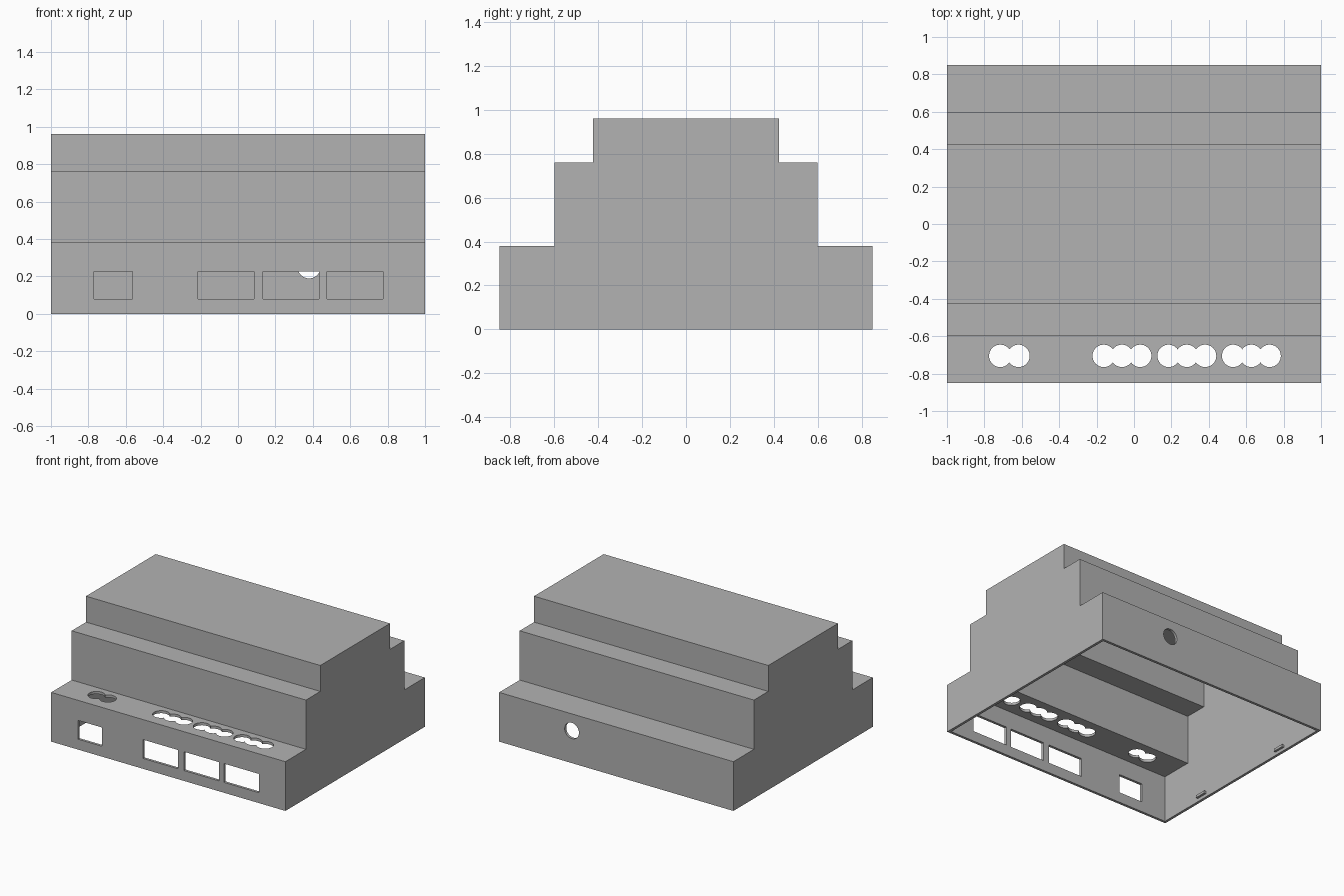
import bpy, bmesh, math
from mathutils import Matrix

if "Cube" in bpy.data.objects:
    bpy.data.objects.remove(bpy.data.objects["Cube"])

WALL = 0.02
STEPS = [(0.85, 0.38), (0.60, 0.76), (0.425, 0.96)]  # half depth, top height

grey = bpy.data.materials.new("light_grey_plastic")
grey.diffuse_color = (0.448, 0.448, 0.448, 1)
grey.use_nodes = True
grey.node_tree.nodes["Principled BSDF"].inputs["Base Color"].default_value = grey.diffuse_color


def finish(name, bm):
    bmesh.ops.recalc_face_normals(bm, faces=bm.faces[:])
    mesh = bpy.data.meshes.new(name)
    bm.to_mesh(mesh)
    bm.free()
    mesh.materials.append(grey)
    obj = bpy.data.objects.new(name, mesh)
    bpy.context.collection.objects.link(obj)
    return obj


def stepped_block(name, inset, base):
    """Stepped profile in the YZ plane, extruded along X."""
    half = []
    z = base
    for depth, top in STEPS:
        half += [(depth - inset, z), (depth - inset, top - inset)]
        z = top - inset
    outline = half + [(-y, z) for y, z in reversed(half)]
    bm = bmesh.new()
    x = 1 - inset
    face = bm.faces.new([bm.verts.new((-x, y, z)) for y, z in outline])
    new = bmesh.ops.extrude_face_region(bm, geom=[face])["geom"]
    bmesh.ops.translate(bm, vec=(2 * x, 0, 0),
                        verts=[v for v in new if isinstance(v, bmesh.types.BMVert)])
    return finish(name, bm)


def box(name, lo, hi):
    bm = bmesh.new()
    centre = [(a + b) / 2 for a, b in zip(lo, hi)]
    size = [b - a for a, b in zip(lo, hi)]
    bmesh.ops.create_cube(bm, size=1, matrix=Matrix.Translation(centre) @ Matrix.Diagonal((*size, 1)))
    return finish(name, bm)


def cylinder(name, centre, radius, axis):
    bm = bmesh.new()
    turn = Matrix.Rotation(math.pi / 2, 4, "X") if axis == "Y" else Matrix()
    bmesh.ops.create_cone(bm, cap_ends=True, segments=40, radius1=radius, radius2=radius,
                          depth=0.12, matrix=Matrix.Translation(centre) @ turn)
    return finish(name, bm)


def cut(target, cutter):
    mod = target.modifiers.new("cut", "BOOLEAN")
    mod.operation = "DIFFERENCE"
    mod.solver = "EXACT"
    mod.object = cutter
    bpy.context.view_layer.objects.active = target
    bpy.ops.object.modifier_apply(modifier=mod.name)
    bpy.data.objects.remove(cutter)


# Hollow stepped housing, open underneath
housing = stepped_block("housing", 0, 0)
cut(housing, stepped_block("cavity", WALL, -0.1))

# Connector windows in the front wall
for x0, x1 in [(-0.77, -0.565), (-0.215, 0.085), (0.133, 0.433), (0.475, 0.775)]:
    cut(housing, box("window_cutter", (x0, -0.92, 0.08), (x1, -0.78, 0.225)))

# Overlapping screw holes in the front ledge
for first, count in [(-0.715, 2), (-0.162, 3), (0.185, 3), (0.53, 3)]:
    for i in range(count):
        cut(housing, cylinder("screw_hole_cutter", (first + 0.0975 * i, -0.705, 0.37), 0.06, "Z"))

# Round cable hole in the back wall
cut(housing, cylinder("cable_hole_cutter", (0.38, 0.84, 0.25), 0.061, "Y"))

# Small snap tabs inside both end walls
for side, x in (("left", -0.975), ("right", 0.975)):
    for end, y in (("front", -0.425), ("back", 0.425)):
        box(f"{side}_{end}_snap_tab", (x - 0.012, y - 0.045, 0.025), (x + 0.012, y + 0.045, 0.045))
